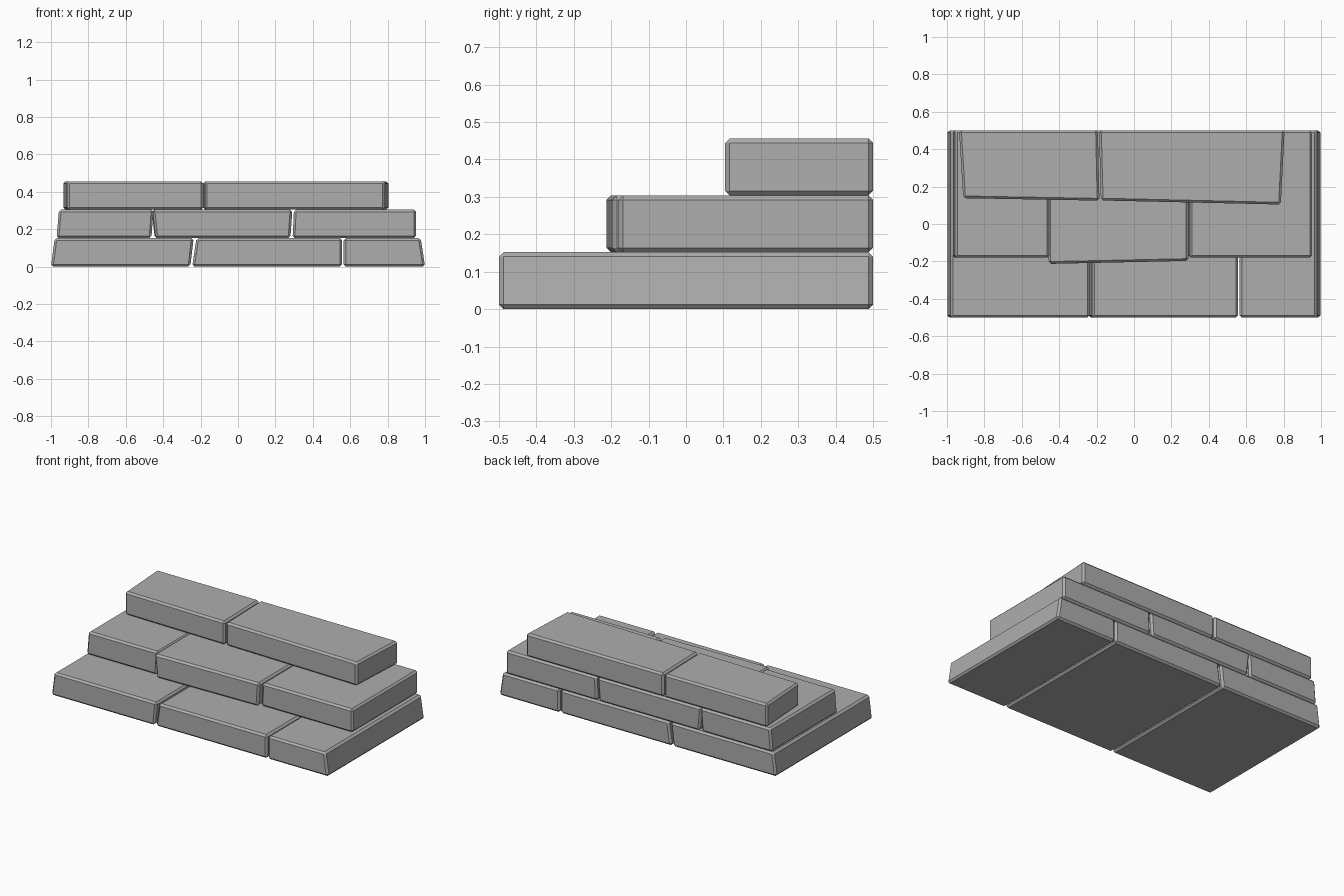
import bpy

cube = bpy.data.objects.get("Cube")
if cube:
    bpy.data.objects.remove(cube, do_unlink=True)

stone = bpy.data.materials.new("grey_stone")
stone.use_nodes = True
colour = (0.42, 0.42, 0.42, 1)
stone.diffuse_color = colour
stone.node_tree.nodes["Principled BSDF"].inputs["Base Color"].default_value = colour

BACK = 0.5
COURSE = 0.152


def block(name, course, bottom, top, front, taper=(0, 0)):
    """Chamfered slab: x range at bottom and top, front y at left and right,
    and the x shift of the two front corners."""
    z0, z1 = course * COURSE, (course + 1) * COURSE
    verts = []
    for (left, right), z in ((bottom, z0), (top, z1)):
        verts += [(left + taper[0], front[0], z), (right + taper[1], front[1], z),
                  (right, BACK, z), (left, BACK, z)]
    faces = [(3, 2, 1, 0), (4, 5, 6, 7)]
    faces += [(i, (i + 1) % 4, (i + 1) % 4 + 4, i + 4) for i in range(4)]
    mesh = bpy.data.meshes.new(name)
    mesh.from_pydata(verts, [], faces)
    mesh.materials.append(stone)
    obj = bpy.data.objects.new(name, mesh)
    bpy.context.collection.objects.link(obj)
    bevel = obj.modifiers.new("chamfer", 'BEVEL')
    bevel.width = 0.012
    bevel.segments = 1
    bevel.limit_method = 'NONE'
    return obj


# Bottom step
block("bottom_step_right", 0, (-1.0, -0.255), (-0.98, -0.237), (-0.5, -0.5))
block("bottom_step_middle", 0, (-0.245, 0.557), (-0.222, 0.557), (-0.5, -0.5))
block("bottom_step_left", 0, (0.565, 1.0), (0.565, 0.977), (-0.5, -0.5))

# Middle step
block("middle_step_right", 1, (-0.97, -0.463), (-0.957, -0.452), (-0.18, -0.18))
block("middle_step_middle", 1, (-0.445, 0.28), (-0.462, 0.291), (-0.213, -0.197),
      (0.005, 0))
block("middle_step_left", 1, (0.292, 0.952), (0.299, 0.952), (-0.18, -0.18))

# Top step
block("top_step_right", 2, (-0.935, -0.193), (-0.935, -0.193), (0.138, 0.125),
      (0.022, 0.008))
block("top_step_left", 2, (-0.187, 0.805), (-0.187, 0.805), (0.126, 0.104),
      (0.01, -0.02))
